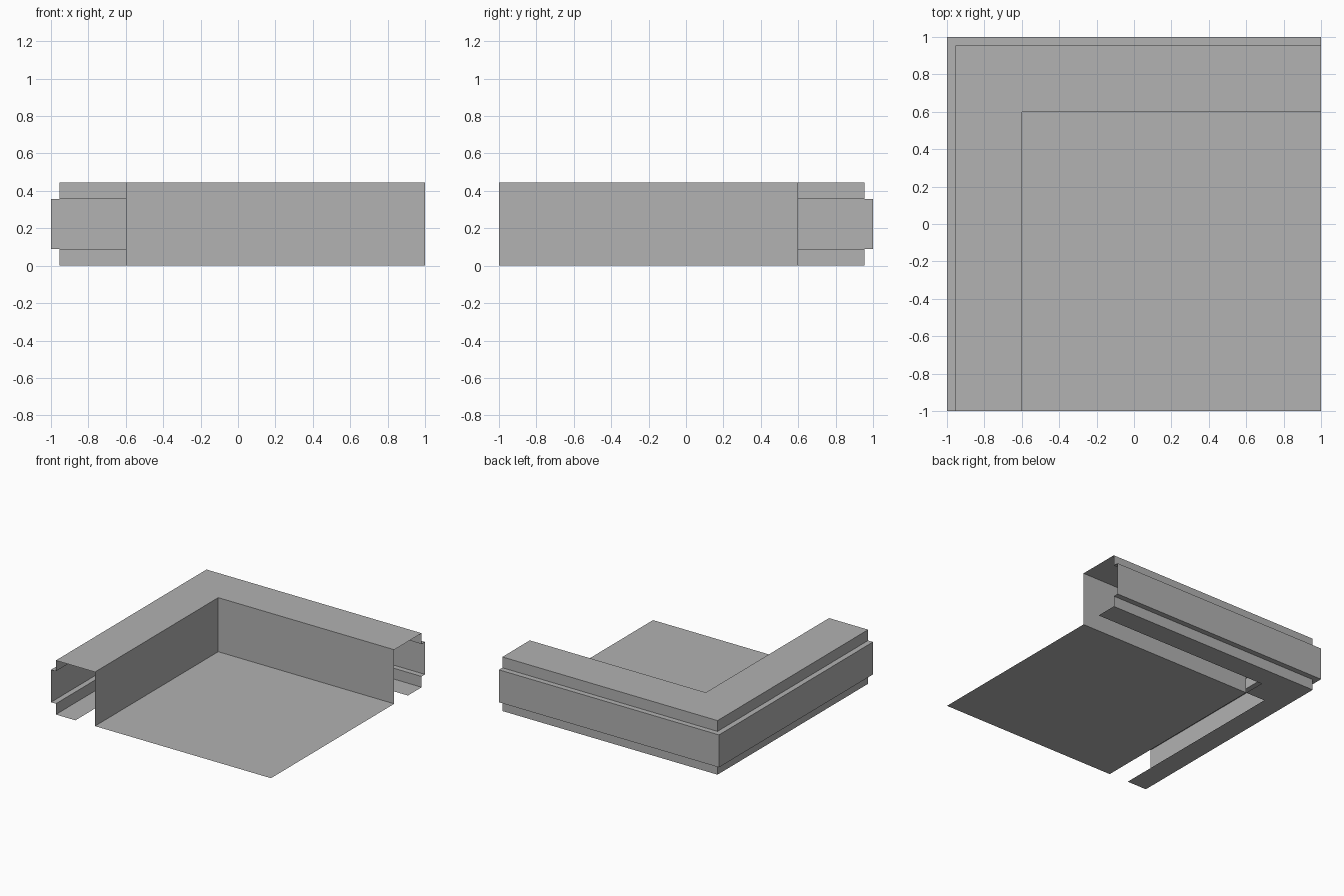
import bpy
import bmesh

cube = bpy.data.objects.get("Cube")
if cube:
    bpy.data.objects.remove(cube)

grey = bpy.data.materials.new("plain grey")
grey.use_nodes = True
colour = (0.445, 0.445, 0.445, 1)
grey.diffuse_color = colour
grey.node_tree.nodes["Principled BSDF"].inputs["Base Color"].default_value = colour

U = 2 / 45          # modelling unit: the model is 45 units long
INNER = 0.6         # inner wall distance from the centre
END = 1.0


def make_object(name, bm):
    mesh = bpy.data.meshes.new(name)
    bm.to_mesh(mesh)
    bm.free()
    mesh.materials.append(grey)
    obj = bpy.data.objects.new(name, mesh)
    bpy.context.collection.objects.link(obj)
    return obj


def plate(name, x0, x1, y0, y1, face_up=True):
    """Flat sheet lying on the ground."""
    bm = bmesh.new()
    corners = [(x0, y0), (x1, y0), (x1, y1), (x0, y1)]
    if not face_up:
        corners.reverse()
    bm.faces.new([bm.verts.new((x, y, 0)) for x, y in corners])
    return make_object(name, bm)


def mitred_wall(name, profile):
    """Sweep an open (offset, height) profile around the back and right sides."""
    bm = bmesh.new()
    stations = [
        lambda d: (END, INNER + d),
        lambda d: (-INNER - d, INNER + d),
        lambda d: (-INNER - d, -END),
    ]
    rings = [[bm.verts.new((*place(d * U), z * U)) for d, z in profile]
             for place in stations]
    for a, b in zip(rings, rings[1:]):
        for i in range(len(profile) - 1):
            bm.faces.new((a[i], a[i + 1], b[i + 1], b[i]))
    return make_object(name, bm)


# Hollow wall: inner face, top, upper fascia, raised belt, lower fascia, foot strip
mitred_wall("corner_wall", [(0, 0), (0, 10), (8, 10), (8, 8), (9, 8),
                            (9, 2), (8, 2), (8, 0), (4, 0)])

# Square fill under the corner, joining the two foot strips to the floor
foot = INNER + 4 * U
plate("corner_foot", -foot, -INNER, INNER, foot, face_up=False)

# Floor sheet inside the corner
plate("floor", -INNER, END, -END, INNER)
